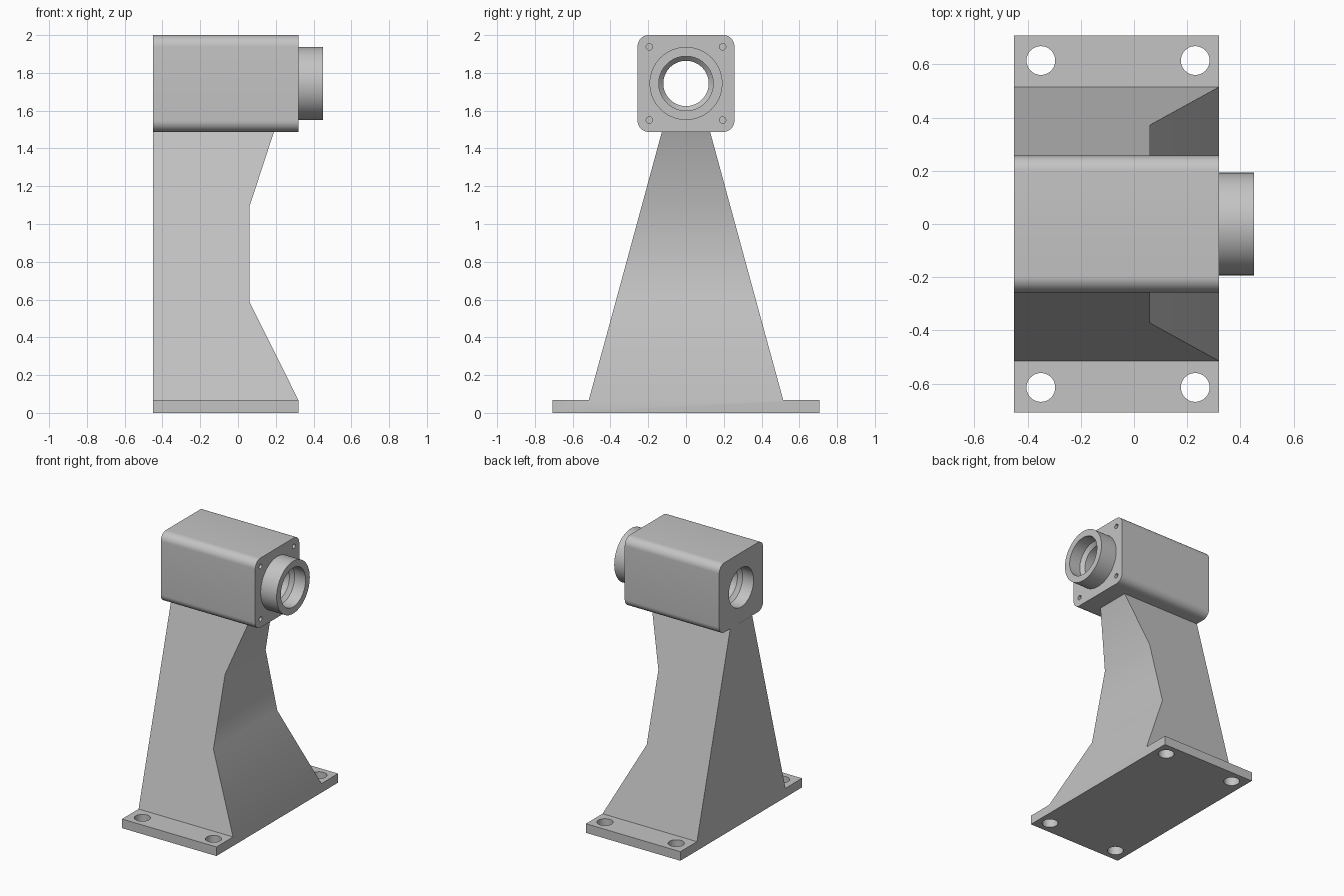
import bpy, bmesh, math
from mathutils import Matrix, Vector

cube = bpy.data.objects.get("Cube")
if cube:
    bpy.data.objects.remove(cube, do_unlink=True)

grey = bpy.data.materials.new("light_grey")
grey.use_nodes = True
colour = (0.55, 0.55, 0.55, 1)
grey.diffuse_color = colour
grey.node_tree.nodes["Principled BSDF"].inputs["Base Color"].default_value = colour

BACK, FRONT = -0.45, 0.32      # ends of the housing and base along x
AXIS_Z = 1.744                 # height of the bore axis


def finish(name, bm):
    bmesh.ops.recalc_face_normals(bm, faces=bm.faces)
    mesh = bpy.data.meshes.new(name)
    bm.to_mesh(mesh)
    bm.free()
    mesh.materials.append(grey)
    obj = bpy.data.objects.new(name, mesh)
    bpy.context.collection.objects.link(obj)
    return obj


def turned(name, profile, matrix, sides=64):
    """Solid of revolution about local z from (height, radius) pairs."""
    bm = bmesh.new()
    rings = []
    for h, r in profile:
        angles = [math.tau * i / sides for i in range(sides)]
        rings.append([bm.verts.new(matrix @ Vector((r * math.cos(a), r * math.sin(a), h)))
                      for a in angles])
    for a, b in zip(rings, rings[1:]):
        for i in range(sides):
            j = (i + 1) % sides
            bm.faces.new((a[i], a[j], b[j], b[i]))
    bm.faces.new(rings[0])
    bm.faces.new(rings[-1])
    return finish(name, bm)


def along_x(y, z):
    return Matrix.Translation((0, y, z)) @ Matrix.Rotation(math.pi / 2, 4, 'Y')


def cut(obj, cutters):
    for c in cutters:
        c.hide_render = True
        mod = obj.modifiers.new("cut", 'BOOLEAN')
        mod.operation = 'DIFFERENCE'
        mod.solver = 'EXACT'
        mod.object = c
    bpy.context.view_layer.update()
    mesh = bpy.data.meshes.new_from_object(
        obj.evaluated_get(bpy.context.evaluated_depsgraph_get()))
    obj.modifiers.clear()
    obj.data = mesh


# Pedestal: base plate and tapered, waisted column as one loft
levels = [(0, FRONT, 0.708), (0.067, FRONT, 0.708), (0.067, FRONT, 0.515),
          (0.59, 0.06, 0.372), (1.09, 0.06, 0.236), (1.487, 0.19, 0.128)]
bm = bmesh.new()
rings = [[bm.verts.new(p) for p in ((x, -y, z), (x, y, z), (BACK, y, z), (BACK, -y, z))]
         for z, x, y in levels]
for n, (a, b) in enumerate(zip(rings, rings[1:])):
    for i in range(4):
        j = (i + 1) % 4
        if n == 0 and i in (0, 2):
            # plate ends share the column's lower edge
            inner = rings[2]
            bm.faces.new((a[i], a[j], b[j], inner[j], inner[i], b[i]))
        elif not (n == 1 and i in (0, 2)):
            bm.faces.new((a[i], a[j], b[j], b[i]))
bm.faces.new(rings[0])
bm.faces.new(rings[-1])
pedestal = finish("pedestal", bm)

# Mounting holes in the plate
bolts = [turned("bolt_hole_cutter", [(-0.1, 0.054), (0.2, 0.054)],
                Matrix.Translation((x, y, 0)), 48)
         for x in (-0.35, 0.23) for y in (-0.614, 0.614)]
cut(pedestal, bolts)

# Housing: square block with rounded long edges
bm = bmesh.new()
size = Matrix.Diagonal((FRONT - BACK, 0.513, 0.513, 1))
bmesh.ops.create_cube(bm, size=1, matrix=Matrix.Translation(
    ((FRONT + BACK) / 2, 0, AXIS_Z)) @ size)
long_edges = [e for e in bm.edges if abs(e.verts[0].co.x - e.verts[1].co.x) > 0.1]
bmesh.ops.bevel(bm, geom=long_edges, offset=0.06, segments=10, profile=0.5, affect='EDGES')
housing = finish("housing", bm)

# Round collar on the end of the housing
collar = turned("collar", [(FRONT, 0.193), (0.45, 0.193)], along_x(0, AXIS_Z))

# Stepped through bore and four screw holes
bore = turned("bore_cutter", [(-0.6, 0.144), (-0.36, 0.144), (-0.335, 0.12),
                              (0.335, 0.12), (0.36, 0.144), (0.6, 0.144)],
              along_x(0, AXIS_Z))
screws = [turned("screw_hole_cutter", [(0.22, 0.017), (0.4, 0.017)],
                 along_x(y, AXIS_Z + z), 24)
          for y in (-0.194, 0.194) for z in (-0.194, 0.194)]
cut(housing, [bore] + screws)
cut(collar, [bore])

for c in bolts + screws + [bore]:
    bpy.data.objects.remove(c, do_unlink=True)

# Smooth shading with sharp edges kept
for obj in (pedestal, housing, collar):
    bpy.ops.object.select_all(action='DESELECT')
    obj.select_set(True)
    bpy.context.view_layer.objects.active = obj
    bpy.ops.object.shade_smooth_by_angle(angle=math.radians(30))
